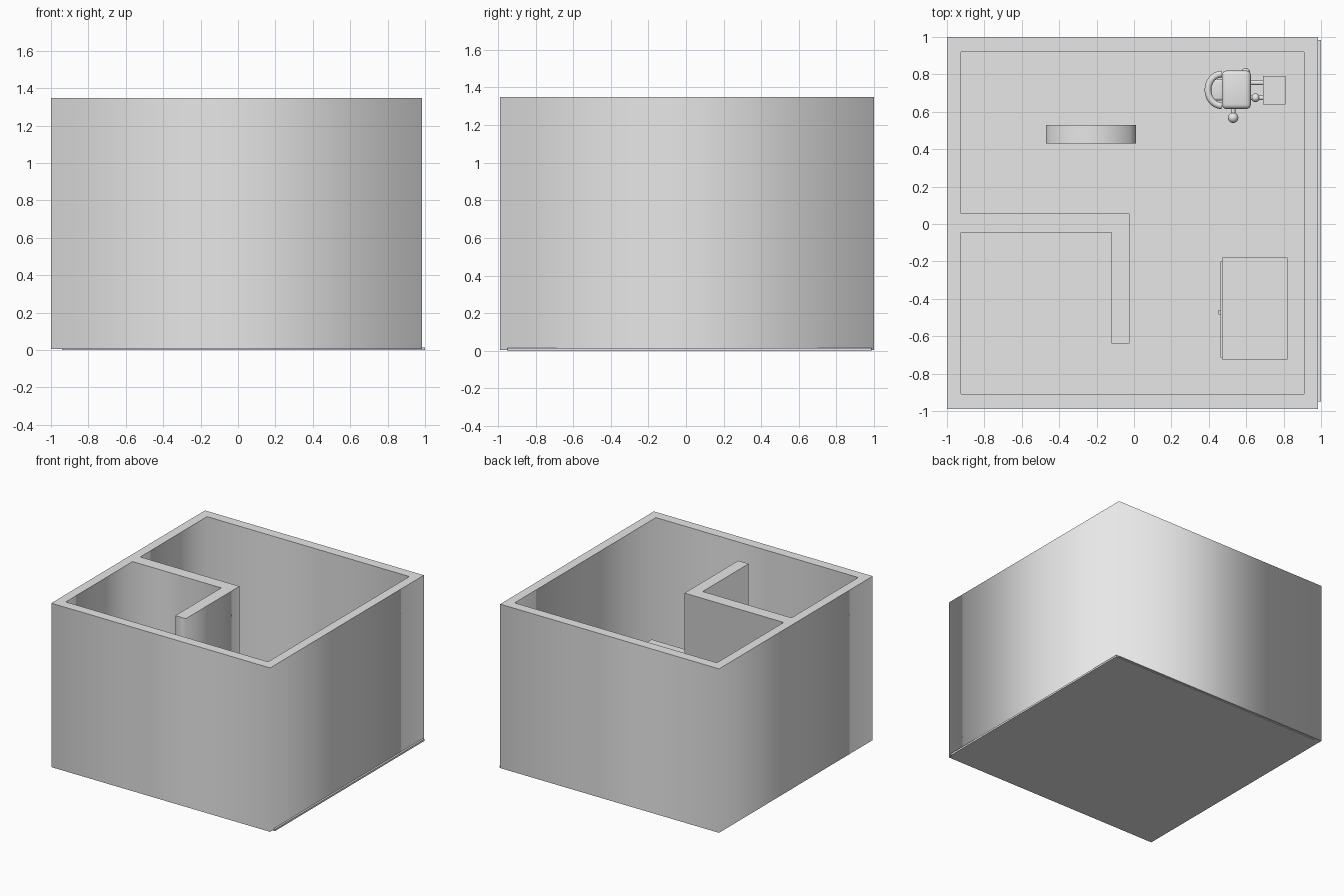
import bpy
import math
from mathutils import Vector

start = bpy.data.objects.get("Cube")
if start:
    bpy.data.objects.remove(start, do_unlink=True)

grey = bpy.data.materials.new("plain_grey")
grey.use_nodes = True
grey.diffuse_color = (0.8, 0.8, 0.8, 1)
grey.node_tree.nodes["Principled BSDF"].inputs["Base Color"].default_value = (0.8, 0.8, 0.8, 1)


def finish(name, smooth=False):
    ob = bpy.context.object
    ob.name = name
    ob.data.materials.clear()
    ob.data.materials.append(grey)
    if smooth:
        bpy.ops.object.shade_smooth_by_angle(angle=math.radians(40))
    return ob


def box(name, x, y, z, round_by=0):
    """Box from (low, high) pairs, with optional rounded edges."""
    bpy.ops.mesh.primitive_cube_add(size=1, location=[sum(p) / 2 for p in (x, y, z)])
    bpy.context.object.scale = [p[1] - p[0] for p in (x, y, z)]
    bpy.ops.object.transform_apply(location=False, rotation=False, scale=True)
    ob = finish(name)
    if round_by:
        mod = ob.modifiers.new("rounding", "BEVEL")
        mod.width, mod.segments = round_by, 4
        bpy.ops.object.modifier_apply(modifier=mod.name)
        finish(name, True)
    return ob


def ball(name, centre, radius):
    bpy.ops.mesh.primitive_uv_sphere_add(segments=16, ring_count=10, radius=radius, location=centre)
    finish(name, True)


def rod(name, a, b, radius):
    a, b = Vector(a), Vector(b)
    bpy.ops.mesh.primitive_cylinder_add(vertices=16, radius=radius, depth=(b - a).length, location=(a + b) / 2)
    bpy.context.object.rotation_euler = (b - a).to_track_quat("Z", "Y").to_euler()
    finish(name, True)


def curve_mesh(name, outlines, cyclic=True, dims="2D", extrude=0, bevel=0, smooth=False):
    data = bpy.data.curves.new(name, "CURVE")
    data.dimensions = dims
    if dims == "2D":
        data.fill_mode = "BOTH"
    data.extrude, data.bevel_depth, data.bevel_resolution = extrude, bevel, 3
    data.use_fill_caps = dims == "3D"
    for pts in outlines:
        line = data.splines.new("POLY")
        line.points.add(len(pts) - 1)
        for p, co in zip(line.points, pts):
            p.co = (*co, 0, 1) if len(co) == 2 else (*co, 1)
        line.use_cyclic_u = cyclic
    ob = bpy.data.objects.new(name, data)
    bpy.context.collection.objects.link(ob)
    bpy.ops.object.select_all(action="DESELECT")
    ob.select_set(True)
    bpy.context.view_layer.objects.active = ob
    bpy.ops.object.convert(target="MESH")
    return finish(name, smooth)


# Room: floor slab and walls with an L-shaped partition
box("floor", (-0.94, 1.0), (-0.95, 0.985), (0, 0.015))
outer = [(-1, -0.99), (0.985, -0.99), (0.985, 1), (-1, 1)]
inner = [(-0.925, -0.91), (0.91, -0.91), (0.91, 0.92), (-0.925, 0.92), (-0.925, 0.055),
         (-0.025, 0.055), (-0.025, -0.64), (-0.12, -0.64), (-0.12, -0.045), (-0.925, -0.045)]
walls = curve_mesh("walls", [outer, inner], extrude=0.672)
walls.location.z = 0.677

# Cabinet with drawer, doors and knob on its left-hand face
box("cabinet_body", (0.47, 0.82), (-0.725, -0.18), (0.015, 0.445))
box("cabinet_drawer", (0.462, 0.47), (-0.715, -0.2), (0.31, 0.43))
for i, y in enumerate((-0.715, -0.455)):
    box(f"cabinet_door_{i + 1}", (0.462, 0.47), (y, y + 0.25), (0.04, 0.295))
box("cabinet_knob", (0.452, 0.462), (-0.485, -0.46), (0.36, 0.385))

# Arched slab with a faceted top
arc = [math.radians(9 * k) for k in range(-6, 7)]
top = [(0.297 * math.sin(a), 0.297 * math.cos(a) + 0.1) for a in arc]
arch = curve_mesh("arched_slab", [[(-0.24, 0.015)] + top + [(0.24, 0.015)]], extrude=0.05)
arch.rotation_euler.x = math.pi / 2
arch.location = (-0.23, 0.48, 0)

# Fixture: rounded body, curved front rail with sunken seat, rear tank
box("fixture_body", (0.47, 0.625), (0.615, 0.82), (0.015, 0.42), 0.025)
rail = [(0.47 - 0.075 * math.cos(t), 0.717 + 0.085 * math.sin(t), 0.38)
        for t in [math.radians(15 * k) for k in range(-6, 7)]]
curve_mesh("fixture_front_rail", [rail], cyclic=False, dims="3D", bevel=0.018, smooth=True)
box("fixture_seat", (0.41, 0.48), (0.66, 0.775), (0.015, 0.3), 0.015)
box("fixture_tank", (0.69, 0.81), (0.64, 0.79), (0.015, 0.4))
for i, y in enumerate((0.675, 0.755)):
    rod(f"fixture_pipe_{i + 1}", (0.6, y, 0.3), (0.7, y, 0.3), 0.013)
ball("fixture_pipe_joint", (0.65, 0.675, 0.3), 0.023)
rod("fixture_side_arm", (0.53, 0.63, 0.33), (0.53, 0.57, 0.33), 0.012)
ball("fixture_side_ball", (0.53, 0.568, 0.33), 0.028)
ball("fixture_rear_ball", (0.597, 0.81, 0.33), 0.024)
